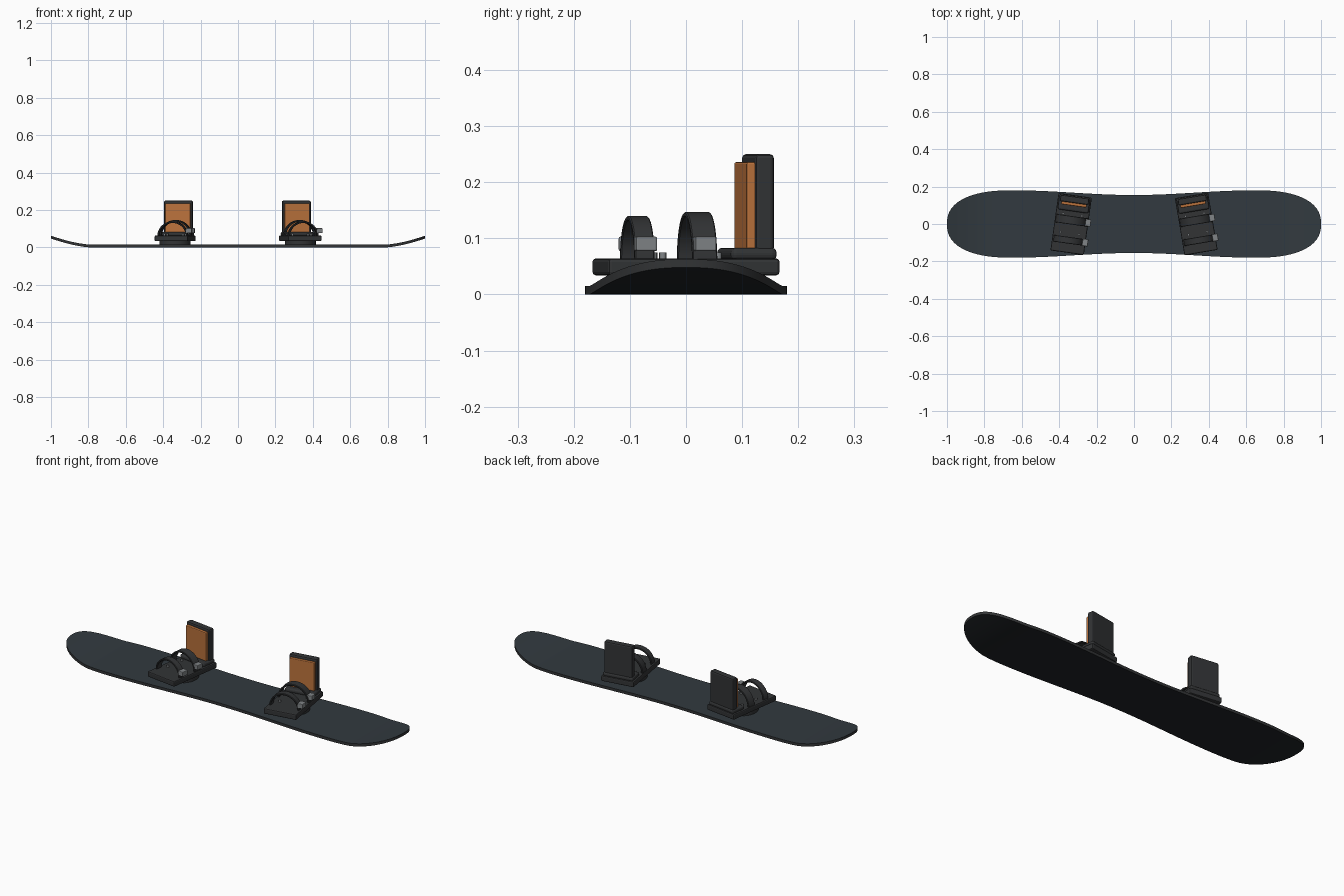
import bpy, bmesh, math
from mathutils import Matrix

if "Cube" in bpy.data.objects:
    bpy.data.objects.remove(bpy.data.objects["Cube"])


def material(name, rgb):
    m = bpy.data.materials.new(name)
    m.diffuse_color = (*rgb, 1)
    m.use_nodes = True
    m.node_tree.nodes["Principled BSDF"].inputs["Base Color"].default_value = m.diffuse_color
    return m


TOP = material("topsheet", (0.032, 0.042, 0.05))
BASE = material("board_base", (0.014, 0.017, 0.02))
BLACK = material("black_plastic", (0.032, 0.034, 0.036))
ORANGE = material("orange_pad", (0.5, 0.17, 0.045))
METAL = material("metal", (0.22, 0.235, 0.245))


def finish(bm, name, mats, smooth=False, bevel=0, segments=2):
    bmesh.ops.remove_doubles(bm, verts=bm.verts, dist=1e-5)
    bmesh.ops.recalc_face_normals(bm, faces=bm.faces)
    me = bpy.data.meshes.new(name)
    bm.to_mesh(me)
    bm.free()
    ob = bpy.data.objects.new(name, me)
    bpy.context.collection.objects.link(ob)
    for m in mats:
        me.materials.append(m)
    if smooth:
        bpy.ops.object.select_all(action='DESELECT')
        ob.select_set(True)
        bpy.context.view_layer.objects.active = ob
        bpy.ops.object.shade_smooth_by_angle(angle=math.radians(35))
    if bevel:
        mod = ob.modifiers.new("bevel", 'BEVEL')
        mod.width, mod.segments = bevel, segments
        mod.limit_method = 'ANGLE'
    return ob


def loft(sections):
    """Join four-point sections into one strip with closed ends."""
    bm = bmesh.new()
    rings = [[bm.verts.new(p) for p in s] for s in sections]
    for a, b in zip(rings, rings[1:]):
        for i in range(4):
            j = (i + 1) % 4
            bm.faces.new((a[i], a[j], b[j], b[i]))
    bm.faces.new(rings[0])
    bm.faces.new(rings[-1][::-1])
    return bm


def box(name, centre, size, mat, bevel, segments=2):
    bm = bmesh.new()
    bmesh.ops.create_cube(bm, size=1, matrix=Matrix.Translation(centre) @ Matrix.Diagonal((*size, 1)))
    return finish(bm, name, [mat], bevel=bevel, segments=segments)


def disc(name, centre, radius, height, mat, sides):
    bm = bmesh.new()
    bmesh.ops.create_cone(bm, cap_ends=True, segments=sides, radius1=radius, radius2=radius,
                          depth=height, matrix=Matrix.Translation(centre))
    return finish(bm, name, [mat], smooth=True)


def strap(name, y, width, half, height):
    """Flat band bent over the foot as half an ellipse."""
    z0, t, secs = 0.06, 0.009, []
    for i in range(25):
        a = math.pi * i / 24
        c, s = math.cos(a), math.sin(a)
        secs.append([(r * c, y + w, z0 + h * s)
                     for r, h, w in ((half, height, -width / 2), (half, height, width / 2),
                                     (half - t, height - t, width / 2), (half - t, height - t, -width / 2))])
    return finish(loft(secs), name, [BLACK], smooth=True, bevel=0.002, segments=1)


# Board: sidecut waist, rounded tips that curl upwards
half = [(0.65 * i / 20, 0.1675 - 0.0125 * math.cos(math.pi * i / 20)) for i in range(20)]
for i in range(33):
    a = math.pi / 2 * i / 32
    half.append((0.65 + 0.35 * math.sin(a) ** 0.833, 0.18 * max(math.cos(a), 0) ** 0.833))
outline = [(-x, w) for x, w in half[:0:-1]] + half
sections = []
for x, w in outline:
    w = max(w, 0.002)
    z = 0.048 * (max(abs(x) - 0.78, 0) / 0.22) ** 1.6
    sections.append([(x, -w, z), (x, w, z), (x, w, z + 0.015), (x, -w, z + 0.015)])
board = finish(loft(sections), "board", [TOP, BASE, BLACK], smooth=True)
for p in board.data.polygons:
    p.material_index = 0 if p.normal.z > 0.5 else 1 if p.normal.z < -0.5 else 2

# Two bindings, toes turned outwards, buckles on the same side
for side, cx, angle in (("left", -0.336, -8), ("right", 0.333, 9.5)):
    n = side + "_"
    parts = [
        disc(n + "mount_disc", (0, 0, 0.025), 0.083, 0.022, BLACK, 32),
        box(n + "base_plate", (0, 0, 0.049), (0.18, 0.31, 0.03), BLACK, 0.006),
        box(n + "heel_cup", (0, 0.11, 0.072), (0.165, 0.083, 0.022), BLACK, 0.009, 3),
        box(n + "highback", (0, 0.13, 0.163), (0.154, 0.034, 0.174), BLACK, 0.007),
        box(n + "back_pad", (0, 0.107, 0.158), (0.136, 0.018, 0.156), ORANGE, 0.004),
        strap(n + "toe_strap", -0.088, 0.036, 0.082, 0.080),
        strap(n + "ankle_strap", 0.02, 0.045, 0.086, 0.087),
    ]
    for label, y in (("toe", -0.088), ("ankle", 0.019)):
        parts.append(box(n + label + "_buckle", (0.088, y, 0.09), (0.03, 0.038, 0.026), METAL, 0.003))
    for i, (x, y) in enumerate([(-0.05, -0.05), (0.05, -0.05), (-0.05, 0.05), (0.05, 0.05)]):
        parts.append(disc(f"{n}screw_{i + 1}", (x, y, 0.068), 0.006, 0.013, METAL, 12))
    for ob in parts:
        ob.location.x = cx
        ob.rotation_euler.z = math.radians(angle)
